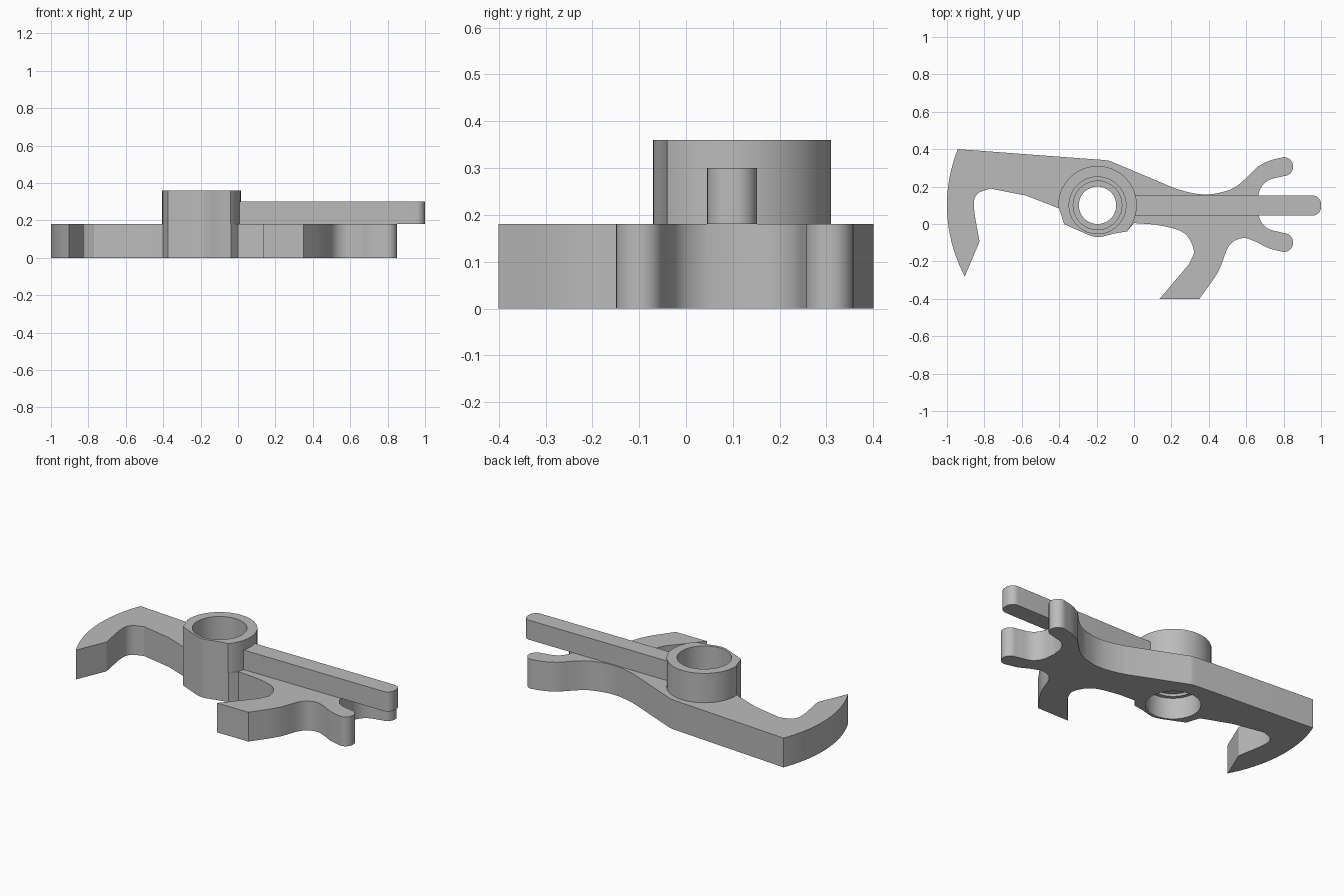
import bpy, bmesh, math

if "Cube" in bpy.data.objects:
    bpy.data.objects.remove(bpy.data.objects["Cube"])

grey = bpy.data.materials.new("plain grey")
grey.diffuse_color = (0.5, 0.5, 0.5, 1)
grey.use_nodes = True
grey.node_tree.nodes["Principled BSDF"].inputs["Base Color"].default_value = grey.diffuse_color
PX, PY = -.195, .10   # pivot centre
TH = .18              # plate thickness


def spline(pts, n=5):
    """Smooth curve through all the points."""
    ends = [tuple(2 * a - b for a, b in zip(pts[i], pts[j])) for i, j in ((0, 1), (-1, -2))]
    p = [ends[0]] + pts + [ends[1]]
    out = []
    for i in range(1, len(p) - 2):
        a, b, c, d = p[i - 1:i + 3]
        for k in range(n):
            t = k / n
            out.append(tuple(0.5 * (2 * b[j] + (c[j] - a[j]) * t
                       + (2 * a[j] - 5 * b[j] + 4 * c[j] - d[j]) * t * t
                       + (3 * b[j] - a[j] - 3 * c[j] + d[j]) * t ** 3) for j in (0, 1)))
    return out + [pts[-1]]


def arc(cx, cy, r, a0, a1, n=12):
    return [(cx + r * math.cos(math.radians(a0 + (a1 - a0) * i / n)),
             cy + r * math.sin(math.radians(a0 + (a1 - a0) * i / n))) for i in range(n + 1)]


def prism(name, pts, z0, z1):
    """Extrude a flat outline from z0 to z1, skipping doubled points."""
    pts = [p for i, p in enumerate(pts) if math.dist(p, pts[i - 1]) > 1e-4]
    bm = bmesh.new()
    face = bm.faces.new([bm.verts.new((x, y, z0)) for x, y in pts])
    top = bmesh.ops.extrude_face_region(bm, geom=[face])
    bmesh.ops.translate(bm, vec=(0, 0, z1 - z0),
                        verts=[v for v in top["geom"] if isinstance(v, bmesh.types.BMVert)])
    # the extruded source face stays as the bottom cap
    if not face.is_valid or len(bm.faces) < len(pts) + 2:
        bmesh.ops.holes_fill(bm, edges=[e for e in bm.edges if e.is_boundary], sides=0)
    bmesh.ops.recalc_face_normals(bm, faces=bm.faces)
    me = bpy.data.meshes.new(name)
    bm.to_mesh(me)
    bm.free()
    me.materials.append(grey)
    ob = bpy.data.objects.new(name, me)
    bpy.context.collection.objects.link(ob)
    return ob


def disc(name, r, z0, z1):
    return prism(name, arc(PX, PY, r, 0, 360, 64)[:-1], z0, z1)


def boolean(ob, other, op):
    m = ob.modifiers.new("join", 'BOOLEAN')
    m.operation, m.solver, m.object = op, 'EXACT', other
    bpy.context.view_layer.objects.active = ob
    bpy.ops.object.modifier_apply(modifier=m.name)
    bpy.data.objects.remove(other, do_unlink=True)


# forked tail: upper prong, mirrored about y = 0.104 for the lower one
prong = (spline([(.66, .306), (.72, .337), (.80, .358)]) + arc(.80, .307, .051, 90, -90)
         + spline([(.80, .256), (.715, .232), (.672, .18), (.66, .104)]))
tail = prong + [(x, .208 - y) for x, y in reversed(prong)]

# back edge: rounded shoulder, straight slope, sweep up into the tail
back = (spline([(-.16, .342), (-.13, .337), (-.10, .325)])
        + spline([(.22, .19), (.30, .168), (.38, .158), (.46, .168), (.55, .203), (.66, .306)]))

# foot with both fillets
foot = (spline([(.66, -.098), (.583, -.075), (.508, -.117), (.45, -.255), (.35, -.40)])
        + [(.137, -.40)]
        + spline([(.295, -.214), (.32, -.14), (.267, -.048), (.14, -.008), (0, .005)]))

# bulge under the pivot
bulge = spline([(-.037, -.04), (-.10, -.05), (-.20, -.07), (-.294, -.036), (-.374, 0)])

# hook, its outer side swung about the pivot
hook = ([(-.40, .083), (-.578, .152)]
        + spline([(-.77, .19), (-.838, .16), (-.856, .09), (-.826, -.094)])
        + arc(PX, PY, .805, 208.2, 158.1, 18))

# flat lever plate
outline = back + tail + foot + bulge + hook
lever = prism("lever", outline, 0, TH)

# raised hub, trimmed to the lever edge
hub = disc("hub", .21, .1, .36)
boolean(hub, prism("trim", outline, 0, .5), 'INTERSECT')
boolean(lever, hub, 'UNION')

# overhanging arm with rounded tip
tip = arc(.955, .09, .045, -90, 0, 8) + arc(.955, .107, .045, 0, 90, 8)
boolean(lever, prism("arm", [(-.02, .152), (-.02, .045)] + tip, TH, .30), 'UNION')

# stepped bore: recess at each end, narrow lip between
for r, z0, z1 in ((.152, -.1, .13), (.13, .12, .145), (.10, .1, .3),
                  (.13, .195, .25), (.152, .21, .5)):
    boolean(lever, disc("bore", r, z0, z1), 'DIFFERENCE')

bpy.ops.object.select_all(action='DESELECT')
lever.select_set(True)
bpy.context.view_layer.objects.active = lever
bpy.ops.object.shade_smooth_by_angle(angle=math.radians(25))
